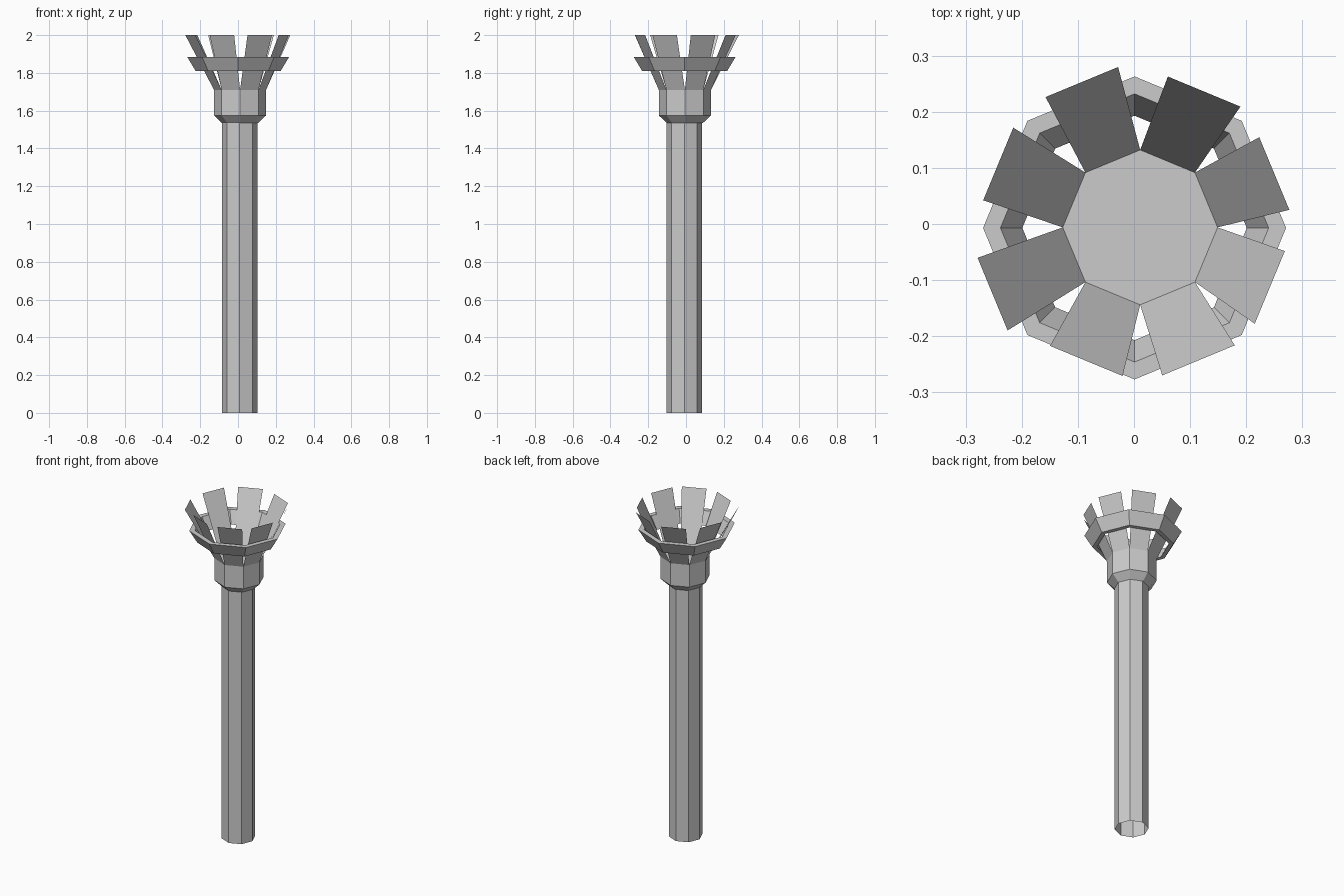
import bpy
from math import sin, cos, radians

if "Cube" in bpy.data.objects:
    bpy.data.objects.remove(bpy.data.objects["Cube"])

SIDES = 8


def make_object(name, verts, faces):
    mesh = bpy.data.meshes.new(name)
    mesh.from_pydata(verts, [], faces)
    mesh.update()
    obj = bpy.data.objects.new(name, mesh)
    bpy.context.collection.objects.link(obj)
    return obj


def lathe(name, profile, centre, closed=False, cap_top=False):
    """Spin a (radius, z) profile into an eight-sided shell."""
    cx, cy = centre
    verts = [(cx + r * cos(radians(45 * i)), cy + r * sin(radians(45 * i)), z)
             for r, z in profile for i in range(SIDES)]
    n = len(profile)
    faces = []
    for j in range(n if closed else n - 1):
        a, b = j * SIDES, (j + 1) % n * SIDES
        for i in range(SIDES):
            k = (i + 1) % SIDES
            faces.append((a + i, a + k, b + k, b + i))
    if cap_top:
        faces.append([(n - 1) * SIDES + i for i in range(SIDES)])
    return make_object(name, verts, faces)


# Handle, open at the foot
lathe("shaft", [(0.094, 0), (0.094, 1.54)], (0.009, -0.009))

# Flared collar with a flat top
HEAD = (0.011, -0.006)
HEAD_R, HEAD_Z = 0.138, 1.71
lathe("collar", [(0.096, 1.535), (HEAD_R, 1.575), (HEAD_R, HEAD_Z)],
      HEAD, cap_top=True)

# Sloped band around the prongs
lathe("basket_ring", [(0.225, 1.81), (0.27, 1.885), (0.239, 1.885), (0.2, 1.81)],
      (0.001, -0.007), closed=True)

# Thin flat slats, slightly uneven at the tips
tips = [(0.25, 0.09), (0.125, 0.236), (-0.093, 0.253), (-0.242, 0.107),
        (-0.252, -0.125), (-0.085, -0.244), (0.115, -0.243), (0.242, -0.113)]
for i, (tx, ty) in enumerate(tips):
    base = [(HEAD[0] + HEAD_R * cos(radians(a)),
             HEAD[1] + HEAD_R * sin(radians(a)), HEAD_Z)
            for a in (45 * i, 45 * i + 45)]
    mid = radians(45 * i + 22.5)
    dx, dy = -sin(mid) * 0.07, cos(mid) * 0.07
    top = [(tx + dx, ty + dy, 2.0), (tx - dx, ty - dy, 2.0)]
    make_object(f"slat_{i + 1}", base + top, [(0, 1, 2, 3)])
